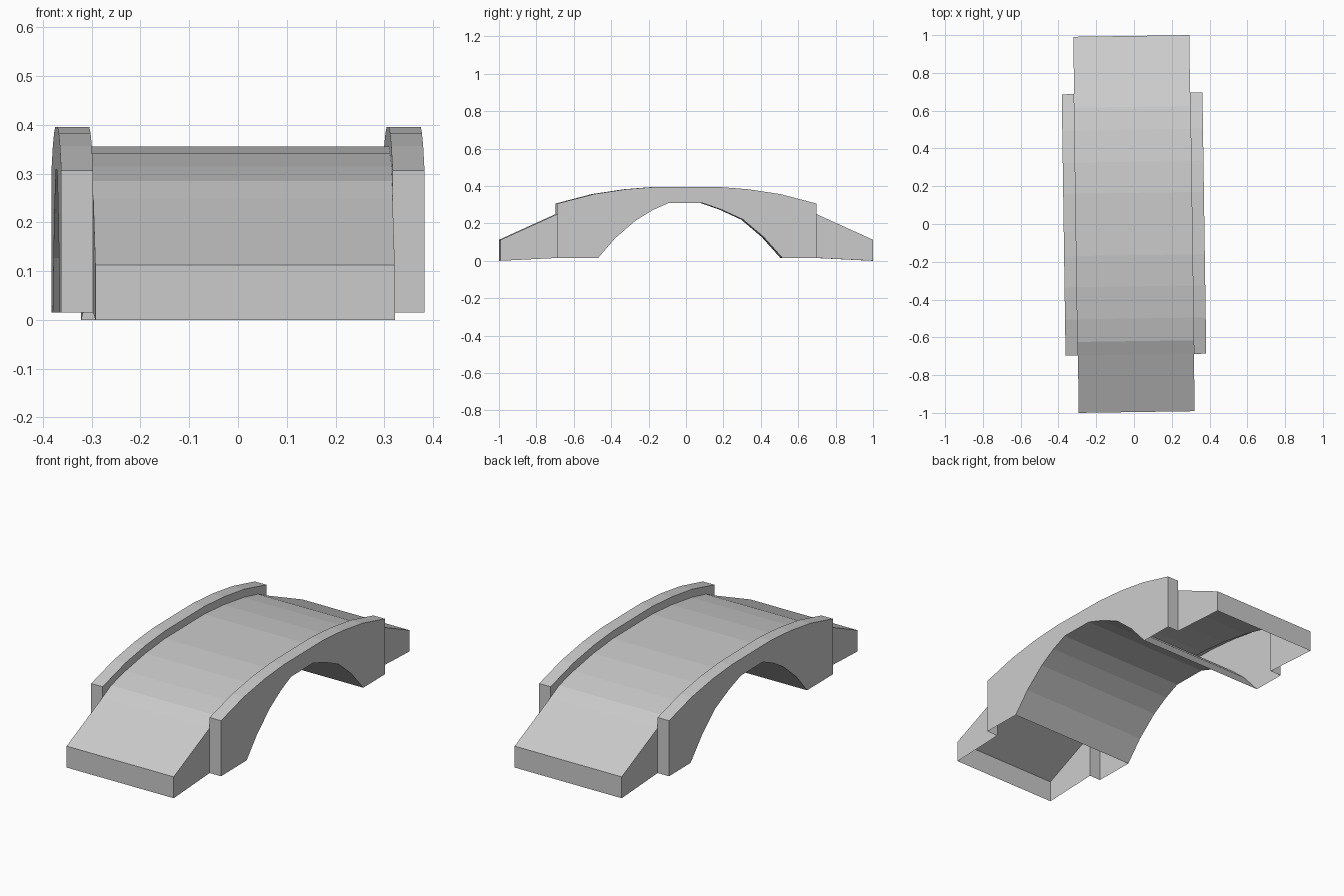
import bpy
import bmesh

if "Cube" in bpy.data.objects:
    bpy.data.objects.remove(bpy.data.objects["Cube"])

TURN = 0.0145                    # slight turn of the whole bridge about z
DECK_X, WALL_X = 0.307, 0.3725   # half widths of the roadway and outer walls
END_Y, WALL_Y = 0.9955, 0.692    # half lengths of the roadway and walls
FOOT_Z = 0.015


def both_ways(half):
    """Mirror a front-half (y, z) profile to the back."""
    return half + [(-y, z) for y, z in reversed(half)]


# Side profiles as (y, z), front to back
rail = both_ways([(-WALL_Y, 0.306), (-0.5, 0.356), (-0.33, 0.382), (-0.165, 0.395)])
road = both_ways([(-WALL_Y, 0.25), (-0.62, 0.285), (-0.5, 0.314),
                  (-0.33, 0.341), (-0.165, 0.355)])
arch = [(-0.475, FOOT_Z), (-0.385, 0.12), (-0.275, 0.215), (-0.185, 0.27), (-0.1, 0.308),
        (0.085, 0.308), (0.185, 0.273), (0.3, 0.22), (0.41, 0.127), (0.51, FOOT_Z)]


def strip(bm, profile, x0, x1):
    """Sheet spanning x0 to x1 along a side profile."""
    for (ya, za), (yb, zb) in zip(profile, profile[1:]):
        bm.faces.new([bm.verts.new(p) for p in
                      ((x0, ya, za), (x1, ya, za), (x1, yb, zb), (x0, yb, zb))])


def panel(bm, points):
    bm.faces.new([bm.verts.new(p) for p in points])


def finish(name, bm, mirror=False):
    bmesh.ops.remove_doubles(bm, verts=bm.verts, dist=1e-4)
    bmesh.ops.recalc_face_normals(bm, faces=bm.faces)
    mesh = bpy.data.meshes.new(name)
    bm.to_mesh(mesh)
    bm.free()
    ob = bpy.data.objects.new(name, mesh)
    bpy.context.collection.objects.link(ob)
    ob.rotation_euler.z = TURN
    if mirror:
        ob.modifiers.new("Mirror", 'MIRROR')


# Roadway: ramps, curved crown and end faces, open underneath
bm = bmesh.new()
full = [(-END_Y, 0), (-END_Y, 0.112)] + road + [(END_Y, 0.112), (END_Y, 0)]
strip(bm, full, DECK_X, -DECK_X)
for x in (DECK_X, -DECK_X):
    for s in (1, -1):
        panel(bm, [(x, s * END_Y, 0), (x, s * END_Y, 0.112),
                   (x, s * WALL_Y, 0.25), (x, s * WALL_Y, FOOT_Z)])
finish("roadway", bm)

# Arch underside, full width
bm = bmesh.new()
strip(bm, arch, -WALL_X, WALL_X)
finish("arch_underside", bm)

# Side walls with raised parapets
bm = bmesh.new()
outline = [(-WALL_Y, FOOT_Z)] + rail + [(WALL_Y, FOOT_Z)]
strip(bm, outline, DECK_X, WALL_X)
panel(bm, [(WALL_X, y, z) for y, z in outline + arch[::-1]])
panel(bm, [(DECK_X, y, z) for y, z in rail + road[::-1]])
finish("side_wall", bm, mirror=True)
